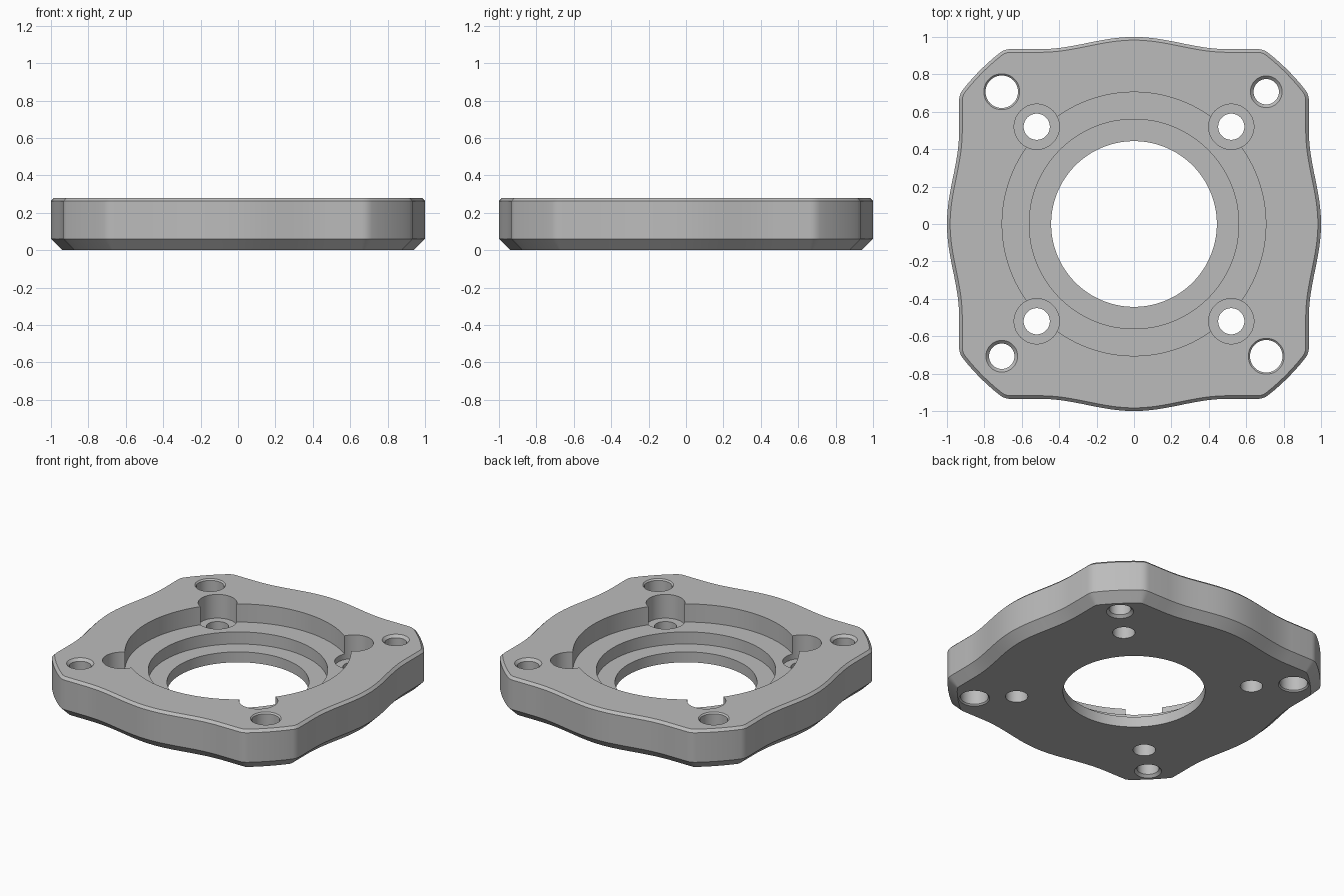
import bpy
import bmesh
from math import cos, sin, pi, atan2, radians
from mathutils import Vector, Matrix

if "Cube" in bpy.data.objects:
    bpy.data.objects.remove(bpy.data.objects["Cube"], do_unlink=True)

HEIGHT = 0.28
FLAT = 0.935          # distance from the centre to the straight side stretches
CORNER_R = 1.163      # radius of the clipped corners

grey = bpy.data.materials.new("plain grey")
grey.use_nodes = True
colour = (0.5, 0.5, 0.5, 1)
grey.diffuse_color = colour
grey.node_tree.nodes["Principled BSDF"].inputs["Base Color"].default_value = colour


def mesh_object(name, bm):
    bmesh.ops.recalc_face_normals(bm, faces=bm.faces)
    mesh = bpy.data.meshes.new(name)
    bm.to_mesh(mesh)
    bm.free()
    mesh.materials.append(grey)
    obj = bpy.data.objects.new(name, mesh)
    bpy.context.collection.objects.link(obj)
    return obj


def stack(bm, rings):
    """Skin a list of equal point rings and cap both ends."""
    loops = [[bm.verts.new(p) for p in ring] for ring in rings]
    n = len(loops[0])
    for low, high in zip(loops, loops[1:]):
        for i in range(n):
            j = (i + 1) % n
            bm.faces.new((low[i], low[j], high[j], high[i]))
    bm.faces.new(loops[0][::-1])
    bm.faces.new(loops[-1])


def side_outline():
    """One quarter: wavy side at +y (right to left), then the clipped corner."""
    pts = []
    end = (CORNER_R ** 2 - FLAT ** 2) ** 0.5
    cut = 0.03
    start = Vector((end, FLAT))
    # wavy side
    pts.append(Vector((end - cut, FLAT)))
    steps = 40
    for i in range(steps + 1):
        x = 0.5 - i / steps
        pts.append(Vector((x, FLAT + 0.0325 * (1 + cos(2 * pi * x)))))
    # softened corner into the arc, the arc, and softened corner out of it
    a0 = atan2(FLAT, -end)
    a1 = atan2(end, -FLAT)
    step = cut / CORNER_R
    arc = [CORNER_R * Vector((cos(a), sin(a)))
           for a in (a0 + step + (a1 - a0 - 2 * step) * k / 6 for k in range(7))]

    def soften(p, q, r):
        return [p * (1 - t) ** 2 + q * 2 * t * (1 - t) + r * t * t
                for t in (0.25, 0.5, 0.75)]

    first = Vector((-end + cut, FLAT))
    pts.append(first)
    pts += soften(first, Vector((-end, FLAT)), arc[0])
    pts += arc
    pts += soften(arc[-1], Vector((-FLAT, end)), Vector((-FLAT, end - cut)))
    return pts


def inset(points, d):
    """Move a counter-clockwise outline inwards by d."""
    result = []
    for i, p in enumerate(points):
        e1 = (p - points[i - 1]).normalized()
        e2 = (points[(i + 1) % len(points)] - p).normalized()
        n1, n2 = Vector((-e1.y, e1.x)), Vector((-e2.y, e2.x))
        result.append(p + (n1 + n2) * d / (1 + n1.dot(n2)))
    return result


# Plate body with a wide lower chamfer and a narrow upper one
quarter = side_outline()
outline = [Matrix.Rotation(k * pi / 2, 2) @ p for k in range(4) for p in quarter]
levels = [(0.06, 0), (0, 0.06), (0, HEIGHT - 0.017), (0.017, HEIGHT)]
bm = bmesh.new()
stack(bm, [[(p.x, p.y, z) for p in inset(outline, d)] for d, z in levels])
plate = mesh_object("flange_plate", bm)


def cut(name, profile, x=0, y=0, sides=48):
    """Subtract a turned shape given as (radius, z) pairs from the plate."""
    bm = bmesh.new()
    stack(bm, [[(x + r * cos(2 * pi * i / sides), y + r * sin(2 * pi * i / sides), z)
                for i in range(sides)] for r, z in profile])
    cutter = mesh_object(name, bm)
    cutter.hide_render = True
    mod = plate.modifiers.new(name, "BOOLEAN")
    mod.operation = "DIFFERENCE"
    mod.solver = "EXACT"
    mod.object = cutter
    bpy.context.view_layer.objects.active = plate
    bpy.ops.object.modifier_apply(modifier=name)
    bpy.data.objects.remove(cutter, do_unlink=True)


OVER = 0.1            # cutter overshoot beyond the plate
TOP = HEIGHT + OVER

# Stepped centre bore
cut("centre_bore", [(0.443, -OVER), (0.443, 0.072), (0.56, 0.072),
                    (0.56, 0.155), (0.705, 0.155), (0.705, TOP)], sides=128)

for sx in (-1, 1):
    for sy in (-1, 1):
        # Counterbored screw holes
        cut("screw_hole", [(0.07, -OVER), (0.07, 0.117), (0.121, 0.117), (0.121, TOP)],
            sx * 0.52, sy * 0.52)
        # Chamfered corner holes, larger on one diagonal
        r, c = (0.068, 0.017) if sx == sy else (0.087, 0.009)
        cut("corner_hole", [(r + c, -OVER), (r + c, 0), (r, c), (r, HEIGHT - c),
                            (r + c, HEIGHT), (r + c, TOP)], sx * 0.707, sy * 0.707)

# Smooth curved walls, crisp edges
bpy.ops.object.select_all(action="DESELECT")
plate.select_set(True)
bpy.context.view_layer.objects.active = plate
bpy.ops.object.shade_smooth_by_angle(angle=radians(30))
